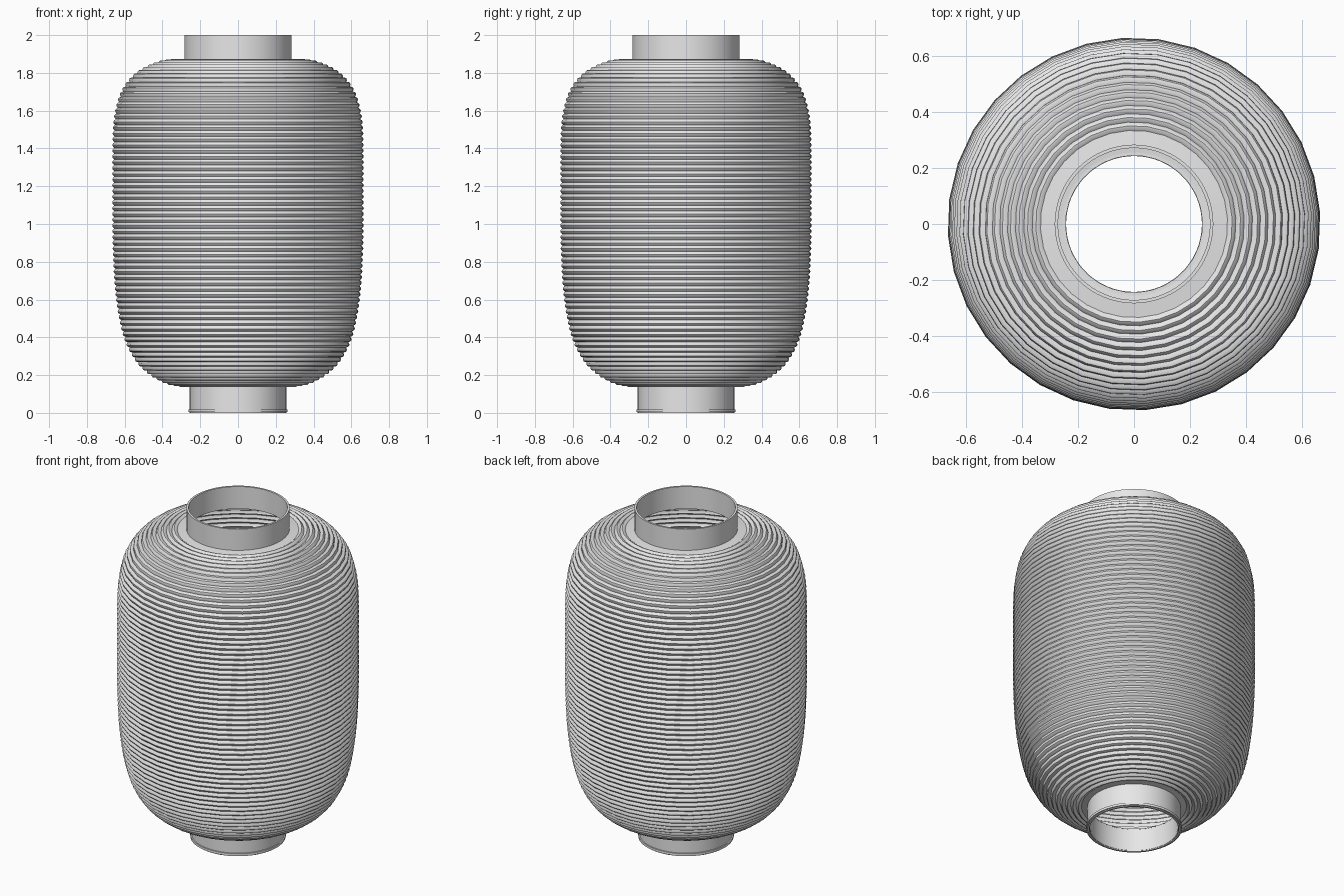
import bpy
import math
from mathutils import Vector

cube = bpy.data.objects.get("Cube")
if cube:
    bpy.data.objects.remove(cube, do_unlink=True)

# Single plain grey material
grey = bpy.data.materials.new("light_grey")
grey.use_nodes = True
colour = (0.8, 0.8, 0.8, 1)
grey.diffuse_color = colour
grey.node_tree.nodes["Principled BSDF"].inputs["Base Color"].default_value = colour


def revolve(name, profile, sides, closed=False, turn=0.0):
    """Spin a (radius, height) profile, listed upward on its outer side."""
    verts, faces = [], []
    for r, z in profile:
        for j in range(sides):
            a = turn + math.tau * j / sides
            verts.append((r * math.cos(a), r * math.sin(a), z))
    rows = len(profile)
    for i in range(rows if closed else rows - 1):
        low, high = i * sides, (i + 1) % rows * sides
        for j in range(sides):
            k = (j + 1) % sides
            faces.append((low + j, low + k, high + k, high + j))
    mesh = bpy.data.meshes.new(name)
    mesh.from_pydata(verts, [], faces)
    mesh.materials.append(grey)
    obj = bpy.data.objects.new(name, mesh)
    bpy.context.collection.objects.link(obj)
    bpy.ops.object.select_all(action='DESELECT')
    obj.select_set(True)
    bpy.context.view_layer.objects.active = obj
    bpy.ops.object.shade_smooth_by_angle(angle=math.radians(35))
    return obj


def smooth_path(points, steps=16):
    """Catmull-Rom curve through the points."""
    p = [Vector(q) for q in points]
    p = [2 * p[0] - p[1]] + p + [2 * p[-1] - p[-2]]
    path = []
    for a, b, c, d in zip(p, p[1:], p[2:], p[3:]):
        for s in range(steps):
            t = s / steps
            path.append(0.5 * (2 * b + (c - a) * t + (2 * a - 5 * b + 4 * c - d) * t ** 2
                               + (3 * b - a - 3 * c + d) * t ** 3))
    return path + [p[-2]]


def resample(path, count):
    """Evenly spaced points along a path."""
    lengths = [0.0]
    for a, b in zip(path, path[1:]):
        lengths.append(lengths[-1] + (b - a).length)
    result, i = [], 0
    for n in range(count + 1):
        d = lengths[-1] * n / count
        while i < len(path) - 2 and lengths[i + 1] < d:
            i += 1
        t = (d - lengths[i]) / (lengths[i + 1] - lengths[i])
        result.append(path[i].lerp(path[i + 1], t))
    return result


# Ribbed paper body: rounded barrel outline with a row of half-round ribs
outline = [(0.29, 0.145), (0.39, 0.168), (0.49, 0.23), (0.56, 0.32), (0.61, 0.45),
           (0.642, 0.65), (0.655, 0.9), (0.656, 1.2), (0.655, 1.45), (0.645, 1.58),
           (0.61, 1.70), (0.54, 1.79), (0.44, 1.845), (0.335, 1.866)]
RIBS, STEPS, DEPTH = 68, 4, 0.011
base = resample(smooth_path(outline), RIBS * STEPS)
ribbed = []
for n, point in enumerate(base):
    along = (base[min(n + 1, len(base) - 1)] - base[max(n - 1, 0)]).normalized()
    outward = Vector((along.y, -along.x))
    ribbed.append(point + outward * DEPTH * math.sin(math.pi * (n % STEPS) / STEPS))
# Flat collars close the body onto the two necks
body_profile = [(0.245, 0.14)] + [tuple(p) for p in ribbed] + [(0.275, 1.872)]
revolve("lantern_body", body_profile, 32, turn=math.radians(3.5))


# Thin-walled necks
def neck(name, inner, outer, bottom, top):
    wall = [(outer, bottom), (outer, top), (inner, top), (inner, bottom)]
    revolve(name, wall, 64, closed=True)


neck("top_neck", 0.272, 0.284, 1.865, 2.0)
neck("bottom_neck", 0.245, 0.256, 0.0, 0.145)
neck("bottom_lip", 0.243, 0.263, 0.005, 0.019)
